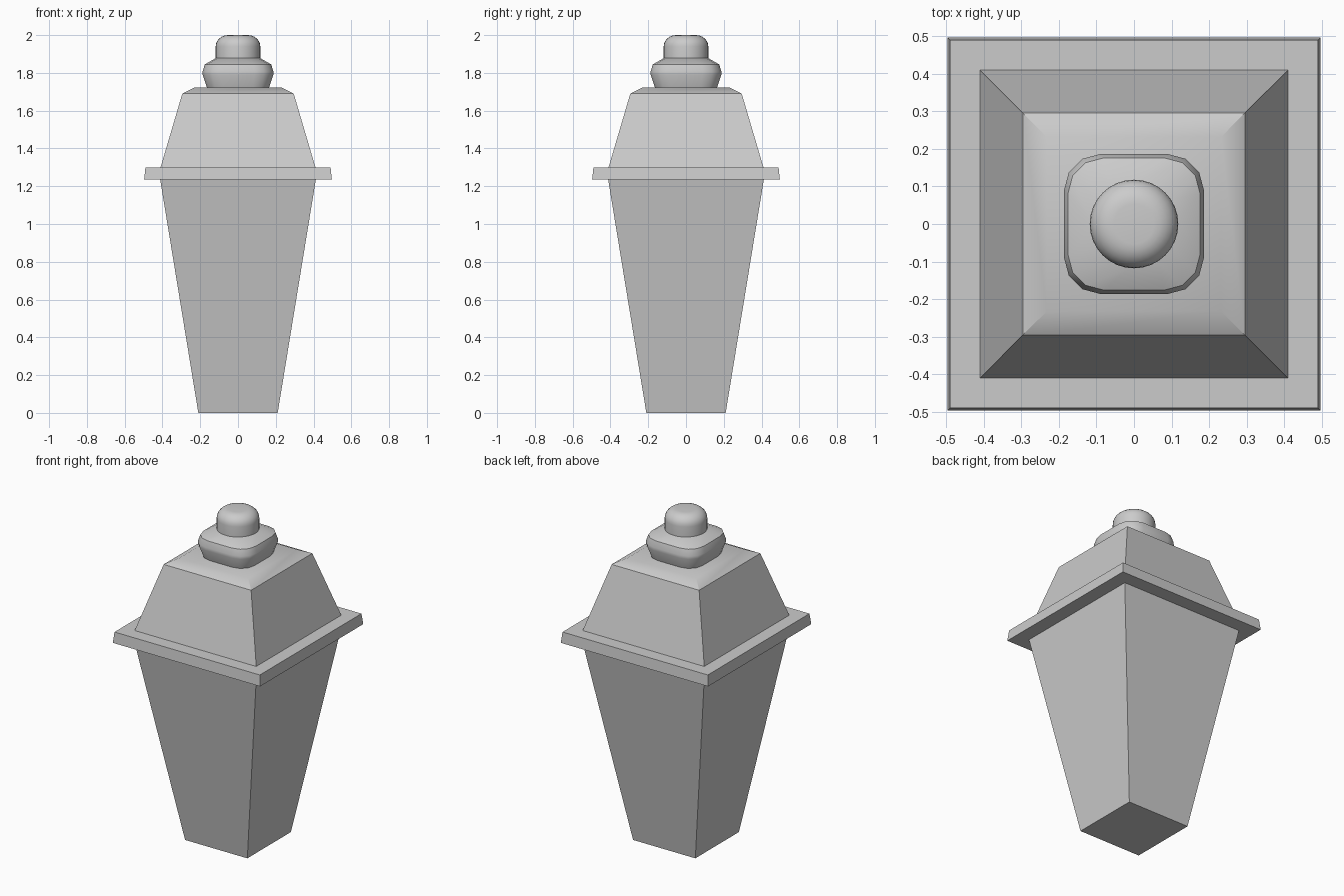
import bpy, bmesh
from math import cos, sin, pi, radians

cube = bpy.data.objects.get("Cube")
if cube:
    bpy.data.objects.remove(cube, do_unlink=True)

GREY = (0.6, 0.6, 0.6, 1.0)
mat = bpy.data.materials.new("plain grey")
mat.use_nodes = True
mat.diffuse_color = GREY
mat.node_tree.nodes["Principled BSDF"].inputs["Base Color"].default_value = GREY


def square(h):
    return [(h, -h), (h, h), (-h, h), (-h, -h)]


def rounded_square(h, r, steps=3):
    """Square of half width h with corners of radius r."""
    c = h - r
    pts = []
    for k, (sx, sy) in enumerate([(1, 1), (-1, 1), (-1, -1), (1, -1)]):
        for i in range(steps + 1):
            a = (k + i / steps) * pi / 2
            pts.append((sx * c + r * cos(a), sy * c + r * sin(a)))
    return pts


def circle(r, n=32):
    return [(r * cos(2 * pi * i / n), r * sin(2 * pi * i / n)) for i in range(n)]


def loft(name, rings):
    """Skin a stack of (outline, height) rings and close both ends."""
    bm = bmesh.new()
    loops = [[bm.verts.new((x, y, z)) for x, y in outline] for outline, z in rings]
    n = len(loops[0])
    for low, high in zip(loops, loops[1:]):
        for i in range(n):
            j = (i + 1) % n
            bm.faces.new((low[i], low[j], high[j], high[i]))
    bm.faces.new(loops[0][::-1])
    bm.faces.new(loops[-1])
    bmesh.ops.recalc_face_normals(bm, faces=bm.faces)
    mesh = bpy.data.meshes.new(name)
    bm.to_mesh(mesh)
    bm.free()
    mesh.materials.append(mat)
    obj = bpy.data.objects.new(name, mesh)
    bpy.context.collection.objects.link(obj)
    bpy.ops.object.select_all(action='DESELECT')
    obj.select_set(True)
    bpy.context.view_layer.objects.active = obj
    bpy.ops.object.shade_smooth_by_angle(angle=radians(32))
    return obj


# Tapered body, overhanging rim and sloped roof
loft("tapered_body", [(square(0.21), 0), (square(0.412), 1.235)])
loft("rim", [(square(0.497), 1.235), (square(0.49), 1.3)])
loft("roof", [(square(0.41), 1.3), (square(0.295), 1.69), (square(0.232), 1.722)])

# Rounded square collar under the knob
loft("collar", [
    (rounded_square(0.162, 0.085), 1.715),
    (rounded_square(0.187, 0.1), 1.79),
    (rounded_square(0.187, 0.1), 1.808),
    (rounded_square(0.176, 0.095), 1.845),
    (rounded_square(0.118, 0.105), 1.878),
])

# Domed knob with a small flat top
dome = [(circle(0.053 + 0.065 * cos(a)), 1.94 + 0.06 * sin(a))
        for a in (i * pi / 12 for i in range(7))]
loft("knob", [(circle(0.118), 1.865)] + dome)
